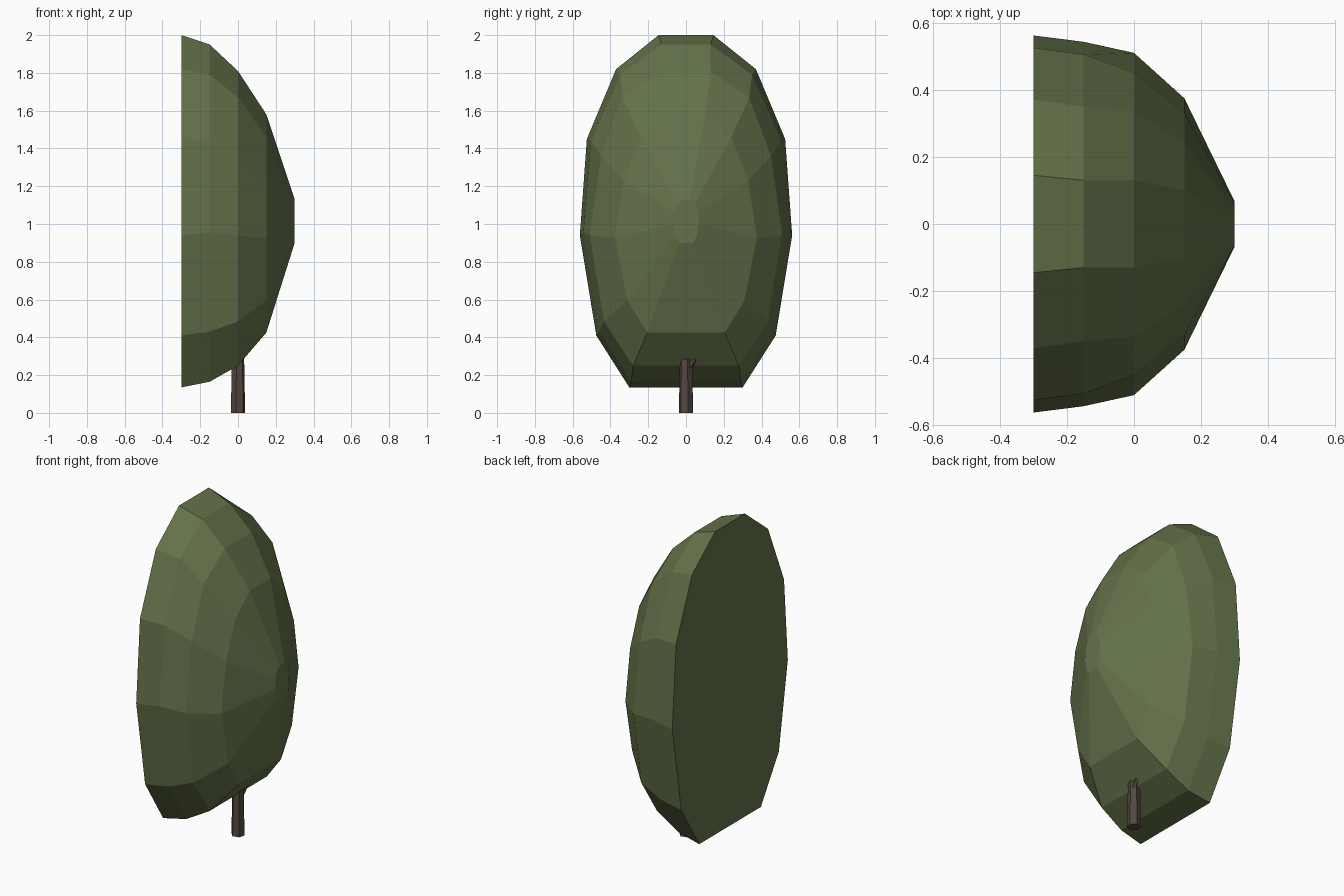
import bpy, bmesh, math
from mathutils import Vector

if "Cube" in bpy.data.objects:
    bpy.data.objects.remove(bpy.data.objects["Cube"])


def material(name, color):
    m = bpy.data.materials.new(name)
    m.diffuse_color = (*color, 1)
    m.use_nodes = True
    m.node_tree.nodes["Principled BSDF"].inputs["Base Color"].default_value = m.diffuse_color
    return m


LEAF = material("leaf green", (0.125, 0.167, 0.067))
BARK = material("bark brown", (0.090, 0.065, 0.050))


def finish(name, bm, mat):
    bmesh.ops.recalc_face_normals(bm, faces=bm.faces)
    me = bpy.data.meshes.new(name)
    bm.to_mesh(me)
    bm.free()
    me.materials.append(mat)
    ob = bpy.data.objects.new(name, me)
    bpy.context.collection.objects.link(ob)
    return ob


def loft(bm, rings):
    """Skin a list of equal-length rings and cap both ends."""
    vs = [[bm.verts.new(p) for p in r] for r in rings]
    n = len(vs[0])
    for a, b in zip(vs, vs[1:]):
        for i in range(n):
            j = (i + 1) % n
            bm.faces.new((a[i], a[j], b[j], b[i]))
    bm.faces.new(vs[0])
    bm.faces.new(vs[-1])


# Foliage: half dome lofted along x from 12-sided sections mirrored in y
# each section: x, then (half width, height) from top to bottom
sections = [
    (-0.30, [(.145, 2.0), (.37, 1.82), (.525, 1.45), (.562, .94), (.475, .41), (.30, .135)]),
    (-0.15, [(.13, 1.95), (.35, 1.79), (.505, 1.44), (.543, .955), (.46, .43), (.29, .165)]),
    (0.00, [(.13, 1.81), (.335, 1.67), (.45, 1.36), (.51, .94), (.435, .485), (.28, .25)]),
    (0.15, [(.10, 1.58), (.24, 1.46), (.33, 1.23), (.375, .925), (.31, .595), (.205, .425)]),
    (0.30, [(.02, 1.13), (.048, 1.11), (.063, 1.06), (.067, 1.0), (.06, .94), (.035, .90)]),
]
rings = []
for x, pts in sections:
    right = [(x, y, z) for y, z in pts]
    left = [(x, -y, z) for y, z in reversed(pts)]
    rings.append(right + left)
bm = bmesh.new()
loft(bm, rings)
finish("foliage", bm, LEAF)


def limb(name, stations, sides=6):
    """Tapered limb through (centre, radius) stations."""
    axis = Vector(stations[-1][0]) - Vector(stations[0][0])
    rot = Vector((0, 0, 1)).rotation_difference(axis)
    rs = []
    for c, r in stations:
        rs.append([Vector(c) + rot @ Vector((r * math.cos(t), r * math.sin(t), 0))
                   for t in (math.tau * (i + .25) / sides for i in range(sides))])
    b = bmesh.new()
    loft(b, rs)
    finish(name, b, BARK)


# Trunk running up into the leaves, with a small side branch
limb("trunk", [((0, 0, 0), .039), ((0, 0, .27), .034), ((0, 0, .6), .025)])
limb("branch", [((.012, .012, .235), .014), ((.03, .10, .36), .010)], 5)
